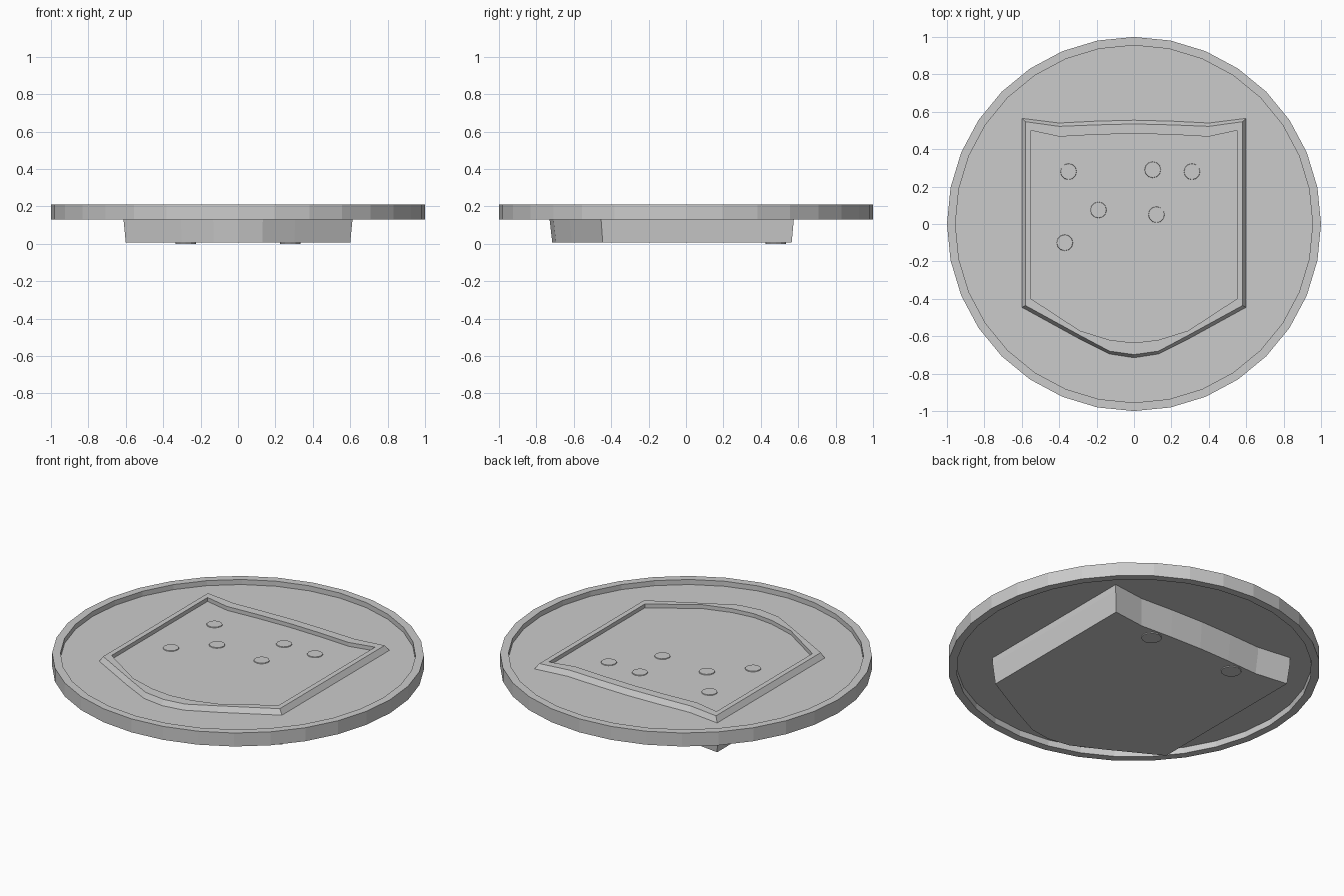
import bpy, bmesh, math

if "Cube" in bpy.data.objects:
    bpy.data.objects.remove(bpy.data.objects["Cube"])


def loft(name, rings):
    """Skin a stack of equal-sized point rings and cap both ends."""
    bm = bmesh.new()
    loops = [[bm.verts.new(p) for p in ring] for ring in rings]
    n = len(loops[0])
    for a, b in zip(loops, loops[1:]):
        for i in range(n):
            j = (i + 1) % n
            bm.faces.new((a[i], a[j], b[j], b[i]))
    bm.faces.new(loops[0][::-1])
    bm.faces.new(loops[-1])
    bmesh.ops.recalc_face_normals(bm, faces=bm.faces)
    mesh = bpy.data.meshes.new(name)
    bm.to_mesh(mesh)
    bm.free()
    obj = bpy.data.objects.new(name, mesh)
    bpy.context.collection.objects.link(obj)
    return obj


def circle(r, z, n=32, cx=0, cy=0):
    return [(cx + r * math.cos(math.tau * i / n),
             cy + r * math.sin(math.tau * i / n), z) for i in range(n)]


def shield(half, z, s=1.0):
    """Mirror a right-hand half outline into a full shield ring."""
    pts = half + [(-x, y) for x, y in half[-2:0:-1]]
    return [(x * s, y * s, z) for x, y in pts]


# Round plate with a rim standing proud on both sides
loft("round_plate", [circle(r, z) for r, z in (
    (0.955, 0.18), (0.955, 0.21), (1, 0.21),
    (1, 0.13), (0.955, 0.13), (0.955, 0.167))])

# Shield half outlines: foot, crest and inner lip of the frame
outer = [(0, .555), (.2, .55), (.4, .54), (.6, .565),
         (.6, -.445), (.3, -.61), (.13, -.695), (0, -.715)]
crest = [(0, .535), (.2, .53), (.4, .522), (.58, .547),
         (.58, -.436), (.29, -.595), (.13, -.68), (0, -.698)]
inner = [(0, .483), (.2, .478), (.4, .467), (.55, .5),
         (.55, -.4), (.29, -.57), (.13, -.62), (0, -.635)]

# Raised frame with sunken field
loft("shield_frame", [shield(outer, .172), shield(outer, .18),
                      shield(crest, .21), shield(inner, .21),
                      shield(inner, .187)])

# Solid shield block under the plate
loft("shield_block", [shield(outer, .006), shield(outer, .13, 1.02),
                      shield(outer, .172, 1.02)])

# Tiny studs on the field
for x, y in ((-.35, .28), (.31, .28), (-.19, .075),
             (.1, .29), (.12, .05), (-.37, -.1)):
    loft("field_stud", [circle(.045, .183, 12, x, y),
                        circle(.042, .191, 12, x, y)])

# Thin pads on the underside
for side in (-1, 1):
    loft("foot_pad", [circle(.055, 0, 12, side * .28, .48),
                      circle(.055, .008, 12, side * .28, .48)])
